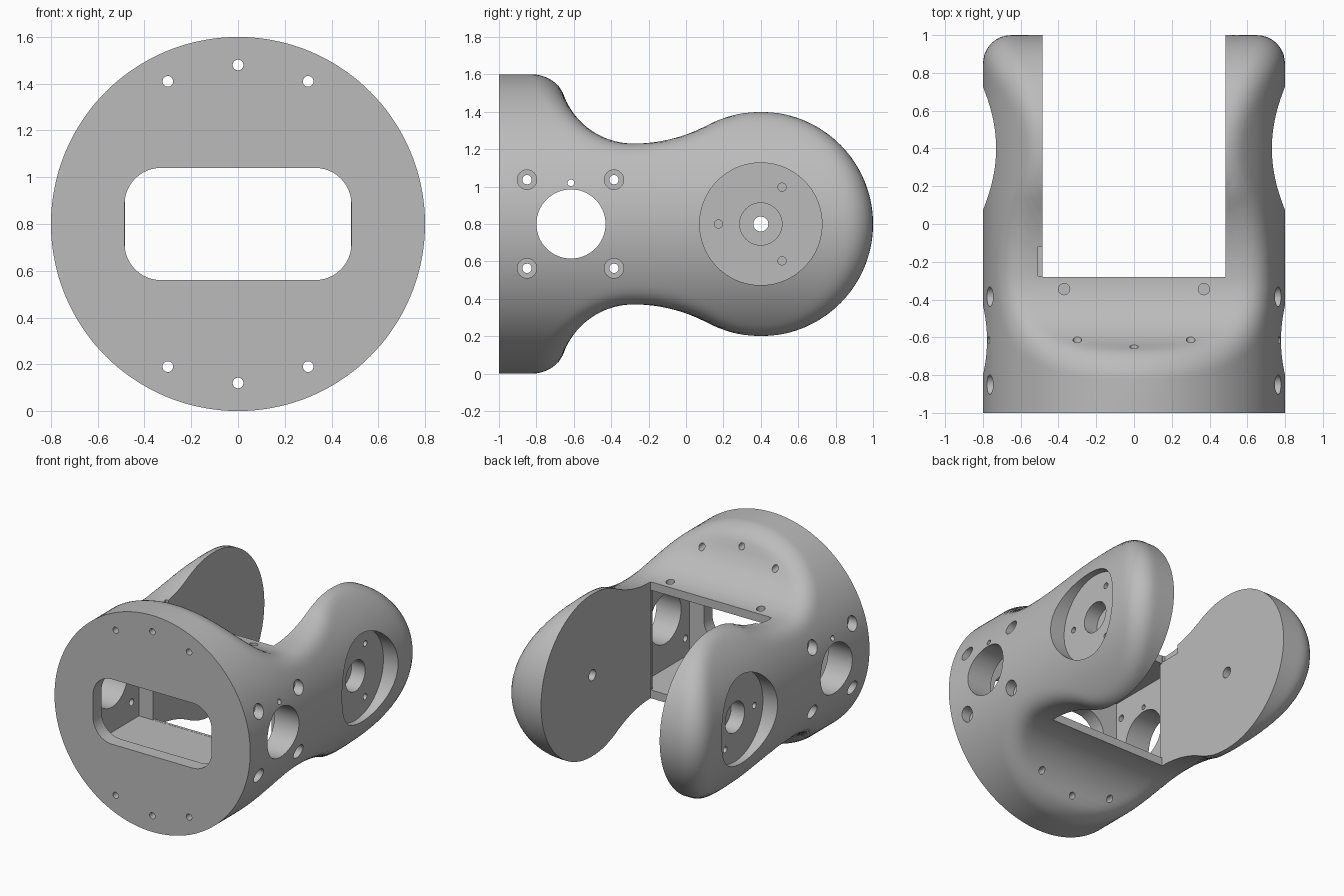
import bpy, bmesh, math
from mathutils import Vector, Matrix

if "Cube" in bpy.data.objects:
    bpy.data.objects.remove(bpy.data.objects["Cube"])

R = 0.8        # body radius, axis along y at height R
K = 0.15       # rolling fillet radius
ARM_Y = 0.4    # pivot position of the arms
FAN_Y = -0.4   # origin of the fan of rays shaping the arms

grey = bpy.data.materials.new("light grey plastic")
grey.use_nodes = True
grey.diffuse_color = (0.5, 0.5, 0.5, 1)
grey.node_tree.nodes["Principled BSDF"].inputs["Base Color"].default_value = (0.5, 0.5, 0.5, 1)


def side_profile(y, h):
    """Distance to the side outline (flange, neck, round arm end) and its normal."""
    def hollow(cy, ch, r):
        qy, qh = y - cy, h - ch
        d = math.hypot(qy, qh) or 1e-6
        return r - d, -qy / d, -qh / d
    if y < -0.28:
        return hollow(-0.28, 0.83, 0.4) if h < 0.83 else (y + 0.68, 1, 0)
    if y < -0.28 + 0.68 * (1.275 - h) / 1.275:
        return hollow(-0.28, 1.275, 0.845)
    d = math.hypot(y - ARM_Y, h) or 1e-6
    return d - 0.6, (y - ARM_Y) / d, h / d


def body_distance(x, y, z):
    """Cylinder crossed with the side outline, joined by a rolling fillet."""
    r = math.hypot(x, z) or 1e-6
    d, ny, nz = side_profile(y, abs(z))
    a, b, c = r - R + K, d + K, abs(z) / r * nz
    if a > b * c and b > a * c and c * c < 0.999:
        return math.sqrt((a * a + b * b - 2 * a * b * c) / (1 - c * c)) - K
    return max(a, b) - K


def cast(y0, direction):
    lo, hi = 0.0, 2.0
    for _ in range(22):
        t = (lo + hi) / 2
        p = direction * t
        if body_distance(p.x, p.y + y0, p.z) < 0:
            lo = t
        else:
            hi = t
    return direction * lo + Vector((0, y0, R))


# Outer skin: straight rings along the flange, then a fan of rays over the arms
SEG, FAN = 144, 80
rings = [(-1.0, 0.0)] + [(-0.82 + 0.02 * i, 0.0) for i in range(21)]
rings += [(FAN_Y, math.pi / 2 * i / FAN) for i in range(1, FAN)]
bm = bmesh.new()
grid = []
for y0, tilt in rings:
    row = []
    for i in range(SEG):
        t = math.tau * i / SEG
        d = Vector((math.cos(t) * math.cos(tilt), math.sin(tilt), math.sin(t) * math.cos(tilt)))
        row.append(bm.verts.new(cast(y0, d)))
    grid.append(row)
tip = bm.verts.new(cast(FAN_Y, Vector((0, 1, 0))))
for lower, upper in zip(grid, grid[1:]):
    for i in range(SEG):
        j = (i + 1) % SEG
        bm.faces.new((lower[i], lower[j], upper[j], upper[i]))
for i in range(SEG):
    bm.faces.new((grid[-1][i], grid[-1][(i + 1) % SEG], tip))
bm.faces.new(grid[0])
bmesh.ops.recalc_face_normals(bm, faces=bm.faces)
mesh = bpy.data.meshes.new("forked_bracket")
bm.to_mesh(mesh)
bm.free()
mesh.materials.append(grey)
body = bpy.data.objects.new("forked_bracket", mesh)
bpy.context.collection.objects.link(body)


def box(bm, xs, ys, zs, round_y=0):
    """Block between limits; round_y rounds its edges that run along y."""
    lims = (xs, ys, zs)
    mid = Vector([(a + b) / 2 for a, b in lims])
    size = [b - a for a, b in lims]
    m = Matrix.Translation(mid) @ Matrix.Diagonal((*size, 1))
    verts = bmesh.ops.create_cube(bm, size=1, matrix=m)["verts"]
    if round_y:
        edges = {e for v in verts for e in v.link_edges
                 if abs(e.verts[0].co.y - e.verts[1].co.y) > 0.01}
        bmesh.ops.bevel(bm, geom=list(edges), offset=round_y, segments=12,
                        profile=0.5, affect='EDGES')


def rod(bm, axis, at, r, start, end, seg=32):
    """Round cutter along an axis; at gives the two other coordinates in order."""
    mid = list(at)
    mid.insert("xyz".index(axis), (start + end) / 2)
    turn = {"x": Matrix.Rotation(math.pi / 2, 4, 'Y'),
            "y": Matrix.Rotation(math.pi / 2, 4, 'X'), "z": Matrix.Identity(4)}[axis]
    bmesh.ops.create_cone(bm, cap_ends=True, segments=seg, radius1=r, radius2=r,
                          depth=abs(end - start), matrix=Matrix.Translation(mid) @ turn)


def both_sides(bm, at, r, inner, outer, seg=32):
    for s in (-1, 1):
        rod(bm, "x", at, r, s * inner, s * outer, seg)


def cut(name, build):
    bm = bmesh.new()
    build(bm)
    bmesh.ops.recalc_face_normals(bm, faces=bm.faces)
    me = bpy.data.meshes.new(name)
    bm.to_mesh(me)
    bm.free()
    me.materials.append(grey)
    tool = bpy.data.objects.new(name, me)
    tool.hide_render = True
    bpy.context.collection.objects.link(tool)
    mod = body.modifiers.new(name, 'BOOLEAN')
    mod.operation, mod.solver, mod.object = 'DIFFERENCE', 'EXACT', tool
    bpy.context.view_layer.objects.active = body
    bpy.ops.object.modifier_apply(modifier=name)
    bpy.data.objects.remove(tool)


screws = [(y, R + s * 0.237) for y in (-0.85, -0.385) for s in (-1, 1)]


def round_pockets(bm):
    # Round recess on each arm, and screw head seats on the sides
    both_sides(bm, (ARM_Y, R), 0.327, 0.68, 0.95, 96)
    for at in screws:
        both_sides(bm, at, 0.052, 0.70, 0.95)


def holes(bm):
    # Side openings, side screws and the small pin hole
    both_sides(bm, (-0.615, R), 0.185, 0.52, 0.95, 72)
    both_sides(bm, (-0.615, R + 0.22), 0.018, 0.52, 0.95, 24)
    for at in screws:
        both_sides(bm, at, 0.025, 0.52, 0.95, 24)
    # Arm bearing seat and three blind holes round it
    both_sides(bm, (ARM_Y, R), 0.113, 0.57, 0.75, 48)
    for k in range(3):
        t = math.pi + k * math.tau / 3
        both_sides(bm, (ARM_Y + 0.227 * math.cos(t), R + 0.227 * math.sin(t)), 0.022, 0.58, 0.75, 24)
    # Flange holes
    for s in (-1, 1):
        for x, h in ((-0.3, 0.61), (0, 0.68), (0.3, 0.61)):
            rod(bm, "y", (x, R + s * h), 0.023, -1.1, -0.5, 24)
        rod(bm, "z", (s * 0.37, -0.345), 0.03, 1.05, 1.4, 24)


cut("arm_gap", lambda b: box(b, (-0.485, 0.485), (-0.28, 1.2), (-0.2, 1.8)))
cut("inner_cavity", lambda b: box(b, (-0.6, 0.6), (-0.9, -0.3), (R - 0.37, R + 0.37)))
cut("rear_opening", lambda b: box(b, (-0.483, 0.483), (-0.5, -0.2), (R - 0.369, R + 0.369)))
cut("front_window", lambda b: box(b, (-0.485, 0.485), (-1.1, -0.8), (0.56, 1.04), 0.155))
cut("cable_groove", lambda b: box(b, (-0.507, -0.4), (-0.275, -0.12), (1.18, 1.4)))
cut("round_pockets", round_pockets)
cut("holes", holes)
cut("pivot_holes", lambda b: both_sides(b, (ARM_Y, R), 0.04, 0.4, 0.65))

# Smooth skin with crisp cut edges
bpy.ops.object.select_all(action='DESELECT')
body.select_set(True)
bpy.context.view_layer.objects.active = body
bpy.ops.object.shade_smooth_by_angle(angle=math.radians(30))
